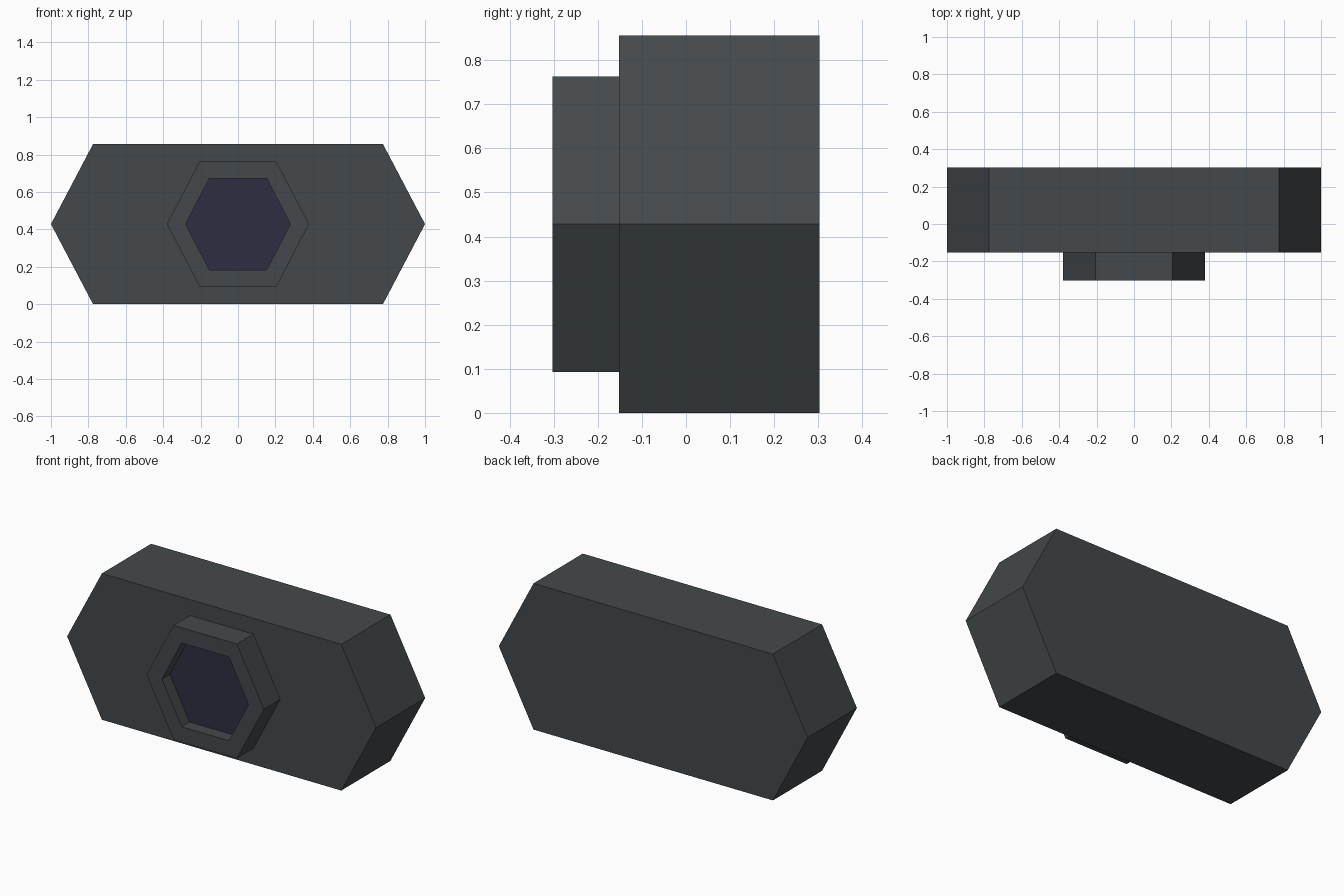
import bpy, bmesh

if "Cube" in bpy.data.objects:
    bpy.data.objects.remove(bpy.data.objects["Cube"])

MID_Z = 0.43


def material(name, rgb):
    m = bpy.data.materials.new(name)
    m.diffuse_color = (*rgb, 1.0)
    m.use_nodes = True
    m.node_tree.nodes["Principled BSDF"].inputs["Base Color"].default_value = m.diffuse_color
    return m


def hexagon(half_w, flat_w, half_h):
    """Six profile points (x, z), pointed left and right."""
    return [(half_w, 0), (flat_w, half_h), (-flat_w, half_h),
            (-half_w, 0), (-flat_w, -half_h), (flat_w, -half_h)]


def finish(name, bm, mat):
    bmesh.ops.recalc_face_normals(bm, faces=bm.faces)
    me = bpy.data.meshes.new(name)
    bm.to_mesh(me)
    bm.free()
    me.materials.append(mat)
    ob = bpy.data.objects.new(name, me)
    bpy.context.collection.objects.link(ob)
    return ob


def ring_verts(bm, pts, y):
    return [bm.verts.new((x, y, MID_Z + z)) for x, z in pts]


def bridge(bm, a, b):
    n = len(a)
    for i in range(n):
        j = (i + 1) % n
        bm.faces.new((a[i], a[j], b[j], b[i]))


def prism(name, pts, y0, y1, mat):
    bm = bmesh.new()
    a, b = ring_verts(bm, pts, y0), ring_verts(bm, pts, y1)
    bm.faces.new(a)
    bm.faces.new(b)
    bridge(bm, a, b)
    return finish(name, bm, mat)


shell = material("charcoal grey", (0.058, 0.066, 0.070))
glass = material("dark violet glass", (0.028, 0.027, 0.055))

# Main body
prism("body", hexagon(1.0, 0.775, 0.428), -0.152, 0.303, shell)

# Hollow hexagonal collar, open at the front
outer = hexagon(0.38, 0.205, 0.335)
inner = hexagon(0.28, 0.153, 0.245)
bm = bmesh.new()
loops = [ring_verts(bm, p, y) for p, y in
         ((outer, -0.152), (outer, -0.303), (inner, -0.303), (inner, -0.152))]
for i in range(4):
    bridge(bm, loops[i], loops[(i + 1) % 4])
finish("collar", bm, shell)

# Recessed window inside the collar
prism("window", inner, -0.230, -0.152, glass)

# Stand on z = 0
for ob in bpy.context.collection.objects:
    ob.location.z = -0.002
